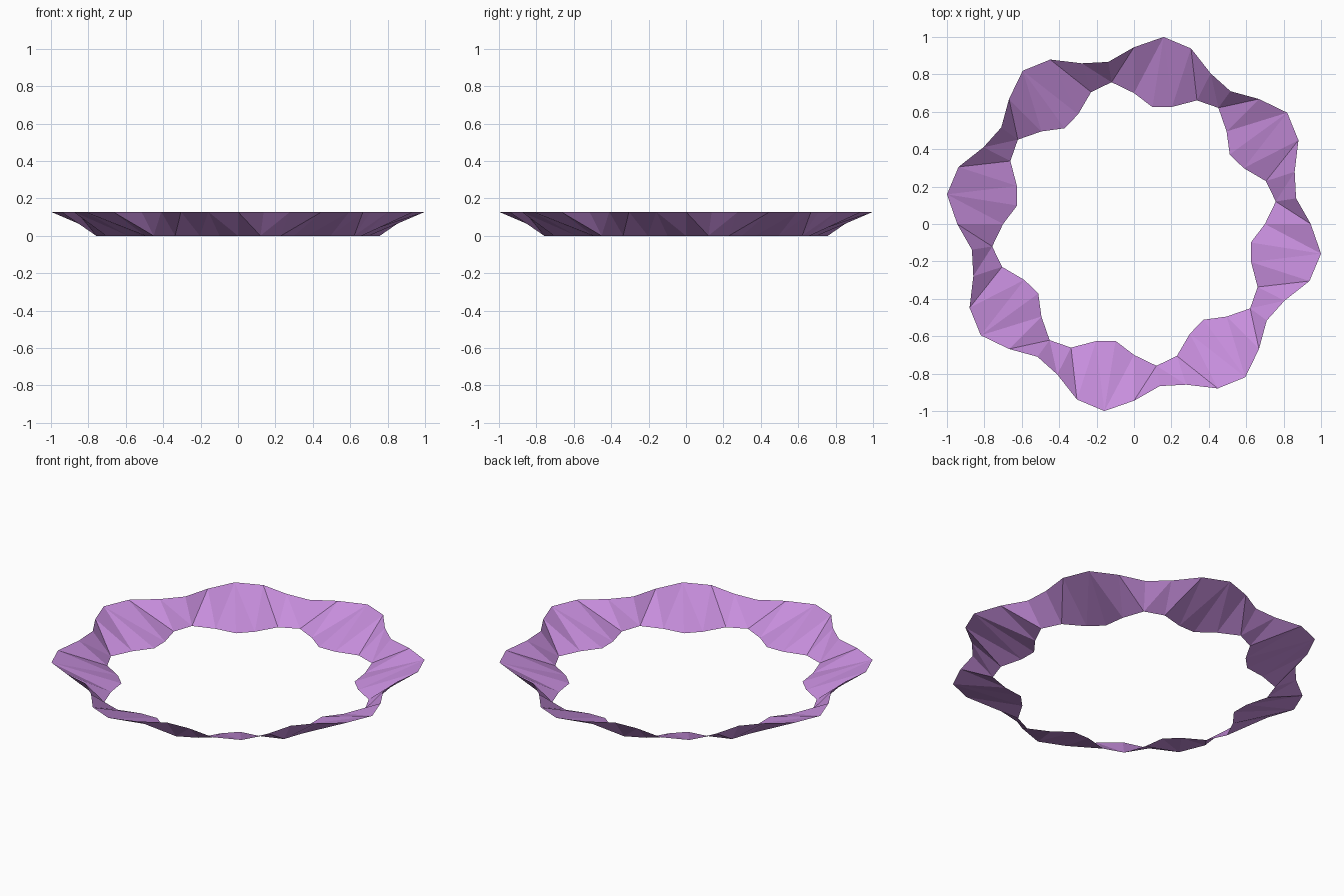
import bpy
import bmesh
from math import sin, cos, radians

cube = bpy.data.objects.get("Cube")
if cube:
    bpy.data.objects.remove(cube, do_unlink=True)

LOBES = 8
STEPS = 5 * LOBES          # five segments per lobe
HEIGHT = 0.128
WAVE = 0.071               # depth of the scalloped edges
OUTER, INNER = 0.945, 0.70

# Single lilac colour
lilac = bpy.data.materials.new("lilac")
lilac.use_nodes = True
colour = (0.57, 0.27, 0.72, 1)
lilac.diffuse_color = colour
lilac.node_tree.nodes["Principled BSDF"].inputs["Base Color"].default_value = colour

# Raised outer edge and lower inner edge, waving in opposite directions
bm = bmesh.new()
angles = [radians(360 * k / STEPS) for k in range(STEPS)]
waves = [-sin(LOBES * a) for a in angles]


def edge_ring(radius, swing, z):
    return [bm.verts.new(((radius + swing * w) * cos(a),
                          (radius + swing * w) * sin(a), z))
            for a, w in zip(angles, waves)]


outer = edge_ring(OUTER, WAVE, HEIGHT)
inner = edge_ring(INNER, -WAVE, 0)

# Facets fan out from the middle of each lobe towards the necks
for k in range(STEPS):
    n = (k + 1) % STEPS
    if waves[k] > waves[n]:
        bm.faces.new((outer[k], outer[n], inner[n]))
        bm.faces.new((outer[k], inner[n], inner[k]))
    else:
        bm.faces.new((outer[k], outer[n], inner[k]))
        bm.faces.new((outer[n], inner[n], inner[k]))

mesh = bpy.data.meshes.new("scalloped_ring")
bm.to_mesh(mesh)
bm.free()
mesh.materials.append(lilac)
ring = bpy.data.objects.new("scalloped_ring", mesh)
bpy.context.collection.objects.link(ring)
